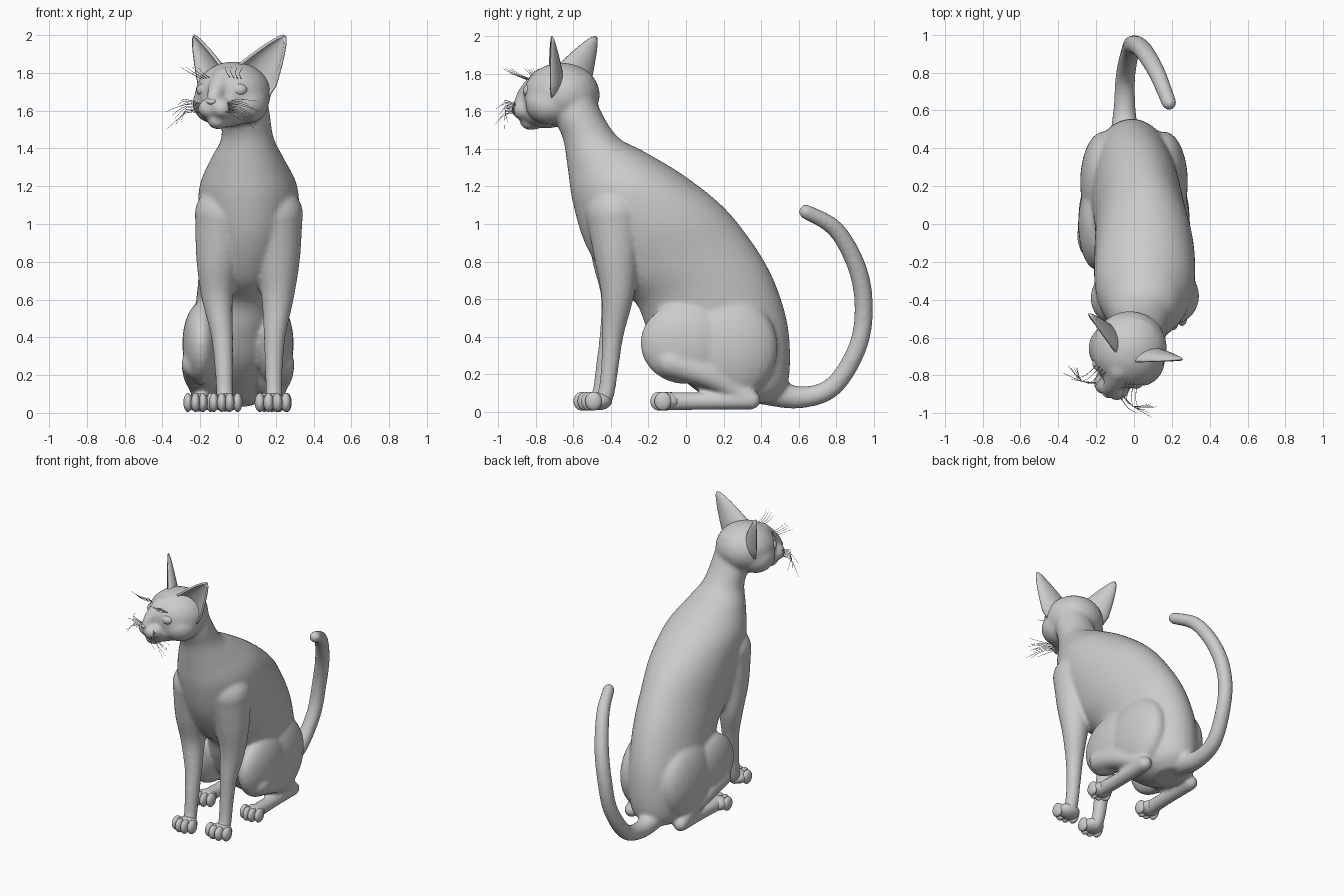
import bpy, bmesh, math, random
from mathutils import Vector, Matrix

if "Cube" in bpy.data.objects:
    bpy.data.objects.remove(bpy.data.objects["Cube"])

random.seed(4)
HEAD = Matrix.Translation((.005, -.6, 0)) @ Matrix.Rotation(math.radians(-26), 4, 'Z')
ID = Matrix.Identity(4)


def smooth(rows, n=6):
    """Catmull-Rom through rows of numbers"""
    out = []
    for i in range(len(rows) - 1):
        a, b, c, d = (rows[max(i - 1, 0)], rows[i], rows[i + 1], rows[min(i + 2, len(rows) - 1)])
        for k in range(n):
            t = k / n
            out.append([.5 * (2 * q + (r - p) * t + (2 * p - 5 * q + 4 * r - s) * t * t
                              + (3 * q - p - 3 * r + s) * t ** 3) for p, q, r, s in zip(a, b, c, d)])
    return out + [list(rows[-1])]


def loft(bm, rings, sides=24, m=ID):
    """rings of (centre, axis, axis), capped"""
    loops = []
    for c, a, b in rings:
        loops.append([bm.verts.new(m @ (c + a * math.cos(k * math.tau / sides) + b * math.sin(k * math.tau / sides)))
                      for k in range(sides)])
    for p, q in zip(loops, loops[1:]):
        for k in range(sides):
            bm.faces.new((p[k], p[k - 1], q[k - 1], q[k]))
    bm.faces.new(loops[0])
    bm.faces.new(loops[-1][::-1])


def ball(bm, c, r, m=ID):
    bmesh.ops.create_uvsphere(bm, u_segments=24, v_segments=16, radius=1,
                              matrix=m @ Matrix.Translation(c) @ Matrix.Diagonal((*r, 1)))


def tube(bm, rows, m=ID, sides=20, n=6, caps=True):
    """round limb through (x, y, z, radius)"""
    pts = smooth(rows, n)
    P = [Vector(p[:3]) for p in pts]
    ref = Vector((0, 0, 1)) if abs((P[-1] - P[0]).normalized().x) > .7 else Vector((1, 0, 0))
    rings = []
    for i, p in enumerate(P):
        t = (P[min(i + 1, len(P) - 1)] - P[max(i - 1, 0)]).normalized()
        a = t.cross(ref).normalized()
        rings.append((p, a * pts[i][3], t.cross(a) * pts[i][3]))
    loft(bm, rings, sides, m)
    if caps:
        for row in (rows[0], rows[-1]):
            ball(bm, row[:3], (row[3],) * 3, m)


def finish(bm, name):
    bmesh.ops.recalc_face_normals(bm, faces=bm.faces)
    for f in bm.faces:
        f.smooth = True
    me = bpy.data.meshes.new(name)
    bm.to_mesh(me)
    bm.free()
    ob = bpy.data.objects.new(name, me)
    bpy.context.collection.objects.link(ob)
    return ob


body = bmesh.new()

# torso and neck: belly y z, back y z, centre x, half width
TORSO = [(-.72, 1.72, -.50, 1.80, .0, .13), (-.70, 1.56, -.475, 1.65, .03, .135),
         (-.655, 1.45, -.37, 1.47, .05, .138), (-.63, 1.29, -.23, 1.39, .05, .195),
         (-.605, 1.12, -.02, 1.265, .055, .26), (-.54, .90, .19, 1.10, .055, .265),
         (-.42, .70, .34, .92, .04, .245), (-.27, .58, .455, .73, .02, .235),
         (-.2, .42, .53, .52, 0, .235), (-.1, .25, .555, .33, -.01, .23),
         (.1, .08, .54, .14, -.02, .18), (.25, .03, .46, .05, -.02, .1)]
loft(body, [(Vector((x, (y0 + y1) / 2, (z0 + z1) / 2)), Vector((0, (y1 - y0) / 2, (z1 - z0) / 2)), Vector((w, 0, 0)))
            for y0, z0, y1, z1, x, w in smooth(TORSO)], 40)

# front legs
tube(body, [(.19, -.38, 1.05, .155), (.21, -.37, .82, .12), (.21, -.365, .62, .088), (.195, -.39, .42, .06),
            (.19, -.405, .25, .048), (.19, -.425, .1, .045), (.19, -.45, .055, .048)])
tube(body, [(-.075, -.39, 1.05, .155), (-.105, -.385, .82, .118), (-.11, -.37, .62, .085), (-.085, -.40, .42, .06),
            (-.075, -.43, .25, .05), (-.07, -.455, .1, .045), (-.065, -.48, .055, .048)])

# hind legs
for s in (-1, 1):
    ball(body, (s * .195, 0, .365), (.1, .245, .22))
    ball(body, (s * .16, .22, .34), (.125, .27, .28))
    tube(body, [(s * .22, -.08, .26, .08), (s * .22, .1, .2, .07), (s * .2, .26, .115, .052), (s * .2, .35, .06, .05)])
    tube(body, [(s * .2, .35, .06, .05), (s * .2, .1, .055, .047), (s * .205, -.09, .055, .05)])

# tail
tube(body, [(-.05, .42, .12, .085), (-.05, .6, .075, .06), (-.045, .78, .13, .053), (-.02, .91, .33, .05),
            (0, .948, .54, .05), (.05, .915, .76, .05), (.12, .8, .97, .046), (.185, .64, 1.065, .04)])

# head, muzzle and jaw
ball(body, (0, -.07, 1.69), (.2, .205, .17), HEAD)
ball(body, (0, -.16, 1.6), (.12, .14, .09), HEAD)
ball(body, (0, -.25, 1.545), (.055, .065, .045), HEAD)
for s in (-1, 1):
    ball(body, (s * .09, -.1, 1.64), (.12, .13, .11), HEAD)
    ball(body, (s * .037, -.27, 1.61), (.062, .078, .057), HEAD)
tube(body, [(0, -.19, 1.765, .065), (0, -.275, 1.7, .048), (0, -.318, 1.655, .032)], HEAD)

ob = finish(body, "body")
mod = ob.modifiers.new("blend", 'REMESH')
mod.mode = 'VOXEL'
mod.voxel_size = .011
mod.use_smooth_shade = True
mod = ob.modifiers.new("soften", 'SMOOTH')
mod.factor = .5
mod.iterations = 14

# paws with four toes
for name, x, y, gap in (("front_paw_right", .185, -.515, .046), ("front_paw_left", -.065, -.555, .042),
                        ("hind_paw_right", .2, -.145, .04), ("hind_paw_left", -.205, -.13, .04)):
    bm = bmesh.new()
    ball(bm, (x, y + .05, .055), (gap * 1.75, .07, .048))
    for k in (-1.5, -.5, .5, 1.5):
        back = .022 if abs(k) > 1 else 0
        ball(bm, (x + k * gap, y + back, .055), (gap * .6, .045, .05))
    finish(bm, name)

# ears: cupped shells opening forward and outward
base, tip = Vector((.135, -.05, 1.79)), Vector((.268, .0, 1.995))
across = Vector((.75, .4, -.55)).normalized()
back = (tip - base).cross(across).normalized()
for s, name in ((1, "ear_right"), (-1, "ear_left")):
    bm = bmesh.new()
    grid = []
    for i in range(15):
        v = -.25 + 1.25 * i / 14
        w = .106 * (1 - max(v, 0)) ** .75 + .004
        row = []
        for j in range(17):
            a = math.radians(-85 + 170 * j / 16)
            p = base.lerp(tip, v) + across * w * math.sin(a) + back * w * .65 * (math.cos(a) - .4)
            row.append(bm.verts.new(HEAD @ Vector((s * p.x, p.y, p.z))))
        grid.append(row)
    for p, q in zip(grid, grid[1:]):
        for j in range(16):
            bm.faces.new((p[j], p[j + 1], q[j + 1], q[j]))
    ear = finish(bm, name)
    mod = ear.modifiers.new("thickness", 'SOLIDIFY')
    mod.thickness = .014
    mod.offset = 0

# eyes and nose
for s, name in ((1, "eye_right"), (-1, "eye_left")):
    bm = bmesh.new()
    ball(bm, (s * .095, -.205, 1.71), (.052, .042, .038), HEAD)
    finish(bm, name)
bm = bmesh.new()
ball(bm, (0, -.335, 1.648), (.026, .016, .016), HEAD)
finish(bm, "nose")

# whiskers and brow hairs
bm = bmesh.new()
for s in (-1, 1):
    for k in range(9):
        x, z = random.uniform(.19, .27), 1.68 - .018 * k
        f = random.uniform(.27, .35)
        tube(bm, [(s * .07, -.3, 1.635 - .006 * k, .002), (s * .15, -.33, (1.64 + z) / 2, .0016),
                  (s * x, -f, z - .03, .0008)], HEAD, 4, 3, False)
    for k in range(4):
        tube(bm, [(s * (.06 + .02 * k), -.22, 1.77, .002), (s * (.07 + .025 * k), -.29, 1.8, .0015),
                  (s * (.08 + .035 * k), -.33, 1.83, .0008)], HEAD, 4, 3, False)
tube(bm, [(.06, -.31, 1.6, .002), (.13, -.35, 1.58, .0015), (.185, -.352, 1.55, .0008)], HEAD, 4, 3, False)
finish(bm, "whiskers")
